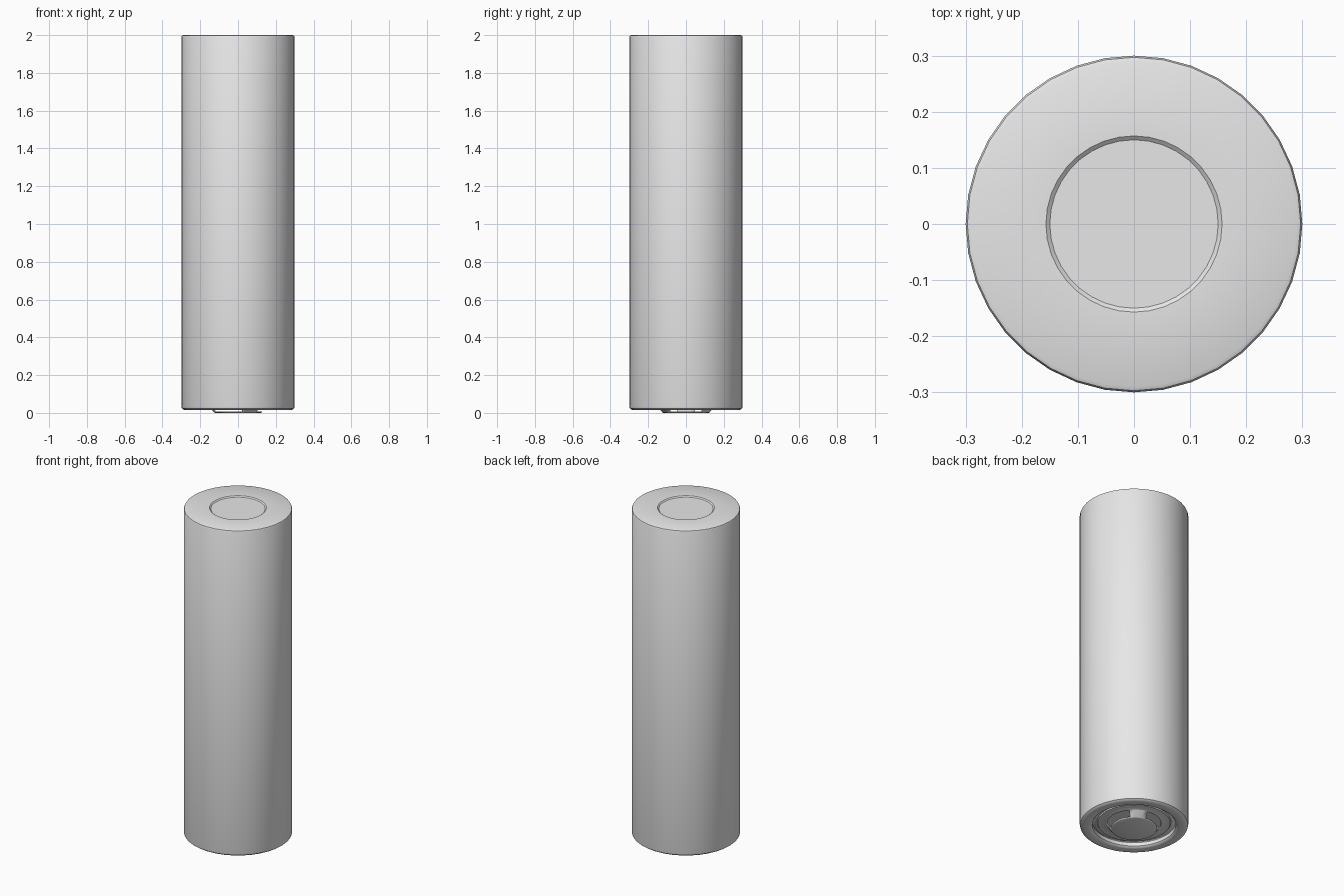
import bpy, bmesh
from math import cos, sin, pi, radians, atan2, degrees

cube = bpy.data.objects.get("Cube")
if cube:
    bpy.data.objects.remove(cube, do_unlink=True)

SIDES = 36

grey = bpy.data.materials.new("light grey")
grey.use_nodes = True
colour = (0.8, 0.8, 0.8, 1)
grey.diffuse_color = colour
for node in grey.node_tree.nodes:
    if node.type == "BSDF_PRINCIPLED":
        node.inputs["Base Color"].default_value = colour


def lathe(name, profile, closed=False, cut=None):
    """Spin (radius, height) points about z; cut(face) marks faces to remove."""
    bm = bmesh.new()
    rings = []
    for r, z in profile:
        if r == 0:
            rings.append([bm.verts.new((0, 0, z))] * SIDES)
        else:
            rings.append([bm.verts.new((r * cos(2 * pi * i / SIDES), r * sin(2 * pi * i / SIDES), z))
                          for i in range(SIDES)])
    pairs = list(zip(rings, rings[1:]))
    if closed:
        pairs.append((rings[-1], rings[0]))
    for a, b in pairs:
        for i in range(SIDES):
            j = (i + 1) % SIDES
            corners = list(dict.fromkeys((a[i], a[j], b[j], b[i])))
            bm.faces.new(corners)
    bmesh.ops.recalc_face_normals(bm, faces=bm.faces)
    # the lowest face must look down
    bm.normal_update()
    lowest = min(bm.faces, key=lambda f: f.calc_center_median().z)
    if lowest.normal.z > 0:
        bmesh.ops.reverse_faces(bm, faces=bm.faces)
    if cut:
        bmesh.ops.delete(bm, geom=[f for f in bm.faces if cut(f)], context="FACES")
    mesh = bpy.data.meshes.new(name)
    bm.to_mesh(mesh)
    bm.free()
    mesh.materials.append(grey)
    obj = bpy.data.objects.new(name, mesh)
    bpy.context.collection.objects.link(obj)
    bpy.ops.object.select_all(action="DESELECT")
    obj.select_set(True)
    bpy.context.view_layer.objects.active = obj
    bpy.ops.object.shade_smooth_by_angle(angle=radians(35))
    return obj


# Outer sleeve with rounded ends, folded over both faces
lathe("sleeve", [(0.15, 1.994), (0.157, 2), (0.29, 2), (0.297, 1.997), (0.3, 1.99),
                 (0.3, 0.035), (0.297, 0.024), (0.288, 0.017), (0.275, 0.015),
                 (0.25, 0.015), (0.238, 0.018), (0.231, 0.025), (0.229, 0.06),
                 (0.15, 0.07)], closed=True)

# Flat terminal inside the plain end, and the cell core
lathe("core", [(0, 1.994), (0.16, 1.994), (0.16, 0.065), (0, 0.065)])


# Button terminal with three vent windows in its sloping wall
def is_vent(face):
    c = face.calc_center_median()
    r = c.xy.length
    angle = (degrees(atan2(c.y, c.x)) + 60) % 120 - 60
    return 0.13 < r < 0.152 and abs(angle) < 36


cap = lathe("button_terminal", [(0, 0), (0.12, 0), (0.128, 0.003), (0.15, 0.034),
                                (0.157, 0.038), (0.2, 0.038), (0.204, 0.045),
                                (0.23, 0.045)], cut=is_vent)
thick = cap.modifiers.new("sheet thickness", "SOLIDIFY")
thick.thickness = 0.006
thick.offset = -1
